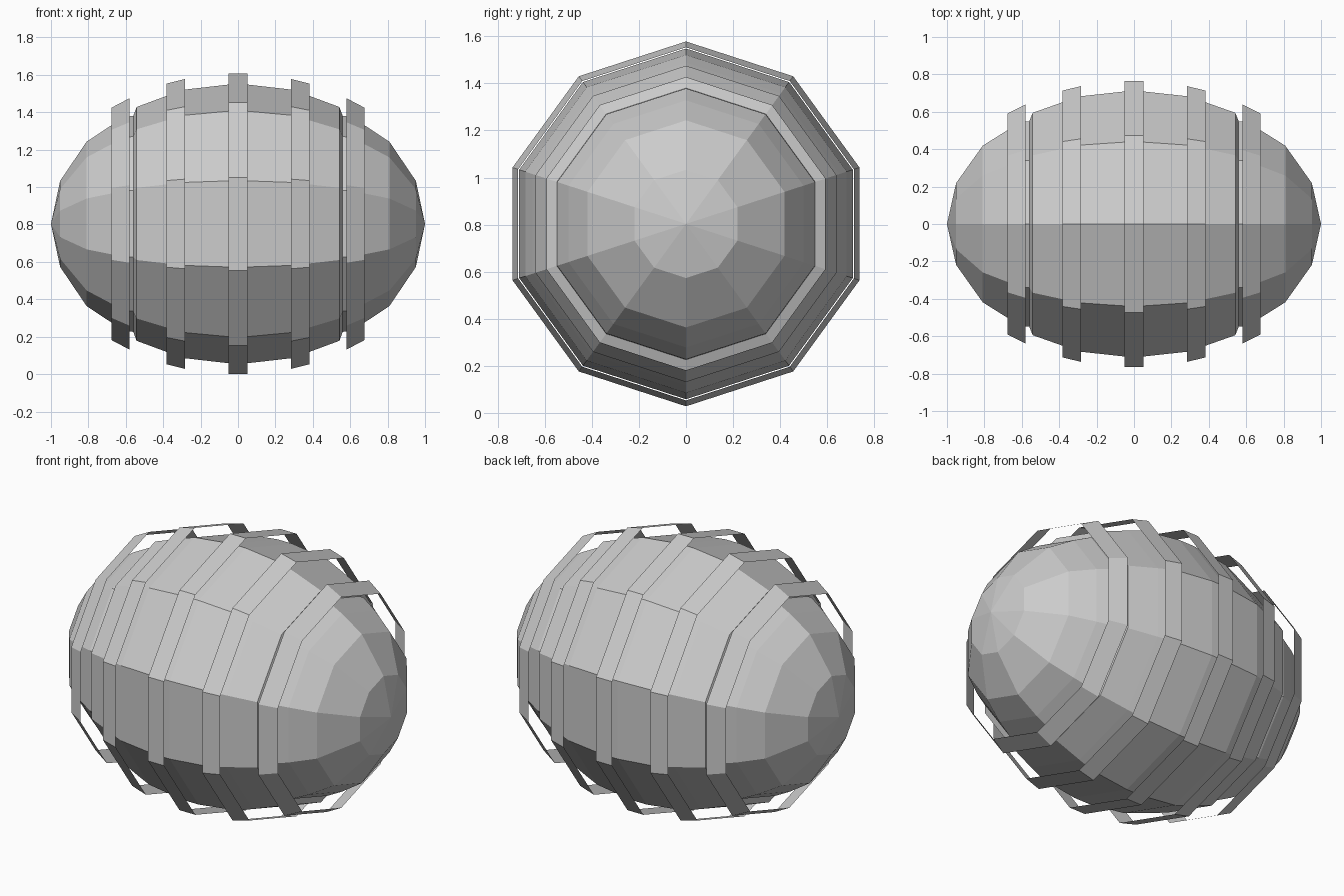
import bpy, bmesh
from math import sin, cos, tau

if "Cube" in bpy.data.objects:
    bpy.data.objects.remove(bpy.data.objects["Cube"])

SIDES = 10
CENTRE = 0.803


def lathe(name, profile):
    """Revolve (x, radius) points around the horizontal x axis, flat faced."""
    bm = bmesh.new()
    rings = []
    for x, r in profile:
        n = SIDES if r > 0 else 1
        rings.append([bm.verts.new((x, r * sin(tau * i / SIDES),
                                    CENTRE + r * cos(tau * i / SIDES))) for i in range(n)])
    for a, b in zip(rings, rings[1:]):
        for i in range(SIDES):
            j = (i + 1) % SIDES
            quad = [a[i % len(a)], a[j % len(a)], b[j % len(b)], b[i % len(b)]]
            bm.faces.new(list(dict.fromkeys(quad)))
    # Orient faces away from the axis
    bm.normal_update()
    for f in bm.faces:
        c = f.calc_center_median()
        c.z -= CENTRE
        if f.normal.dot(c) < 0:
            f.normal_flip()
    mesh = bpy.data.meshes.new(name)
    bm.to_mesh(mesh)
    bm.free()
    obj = bpy.data.objects.new(name, mesh)
    bpy.context.collection.objects.link(obj)
    return obj


# Barrel body: recessed end domes and a raised middle shell
half = [(0.05, 0.745), (0.285, 0.718), (0.38, 0.685), (0.542, 0.625),
        (0.56, 0.577), (0.585, 0.575), (0.68, 0.525), (0.809, 0.44),
        (0.951, 0.23), (1.0, 0)]
lathe("barrel_body", [(-x, r) for x, r in reversed(half)] + half)

# Thin floating hoops
lathe("middle_hoop", [(-0.052, 0.803), (0.052, 0.803)])
for side, s in (("left", -1), ("right", 1)):
    lathe(side + "_inner_hoop", [(s * 0.283, 0.775), (s * 0.383, 0.75)])
    lathe(side + "_outer_hoop", [(s * 0.58, 0.672), (s * 0.675, 0.622)])
